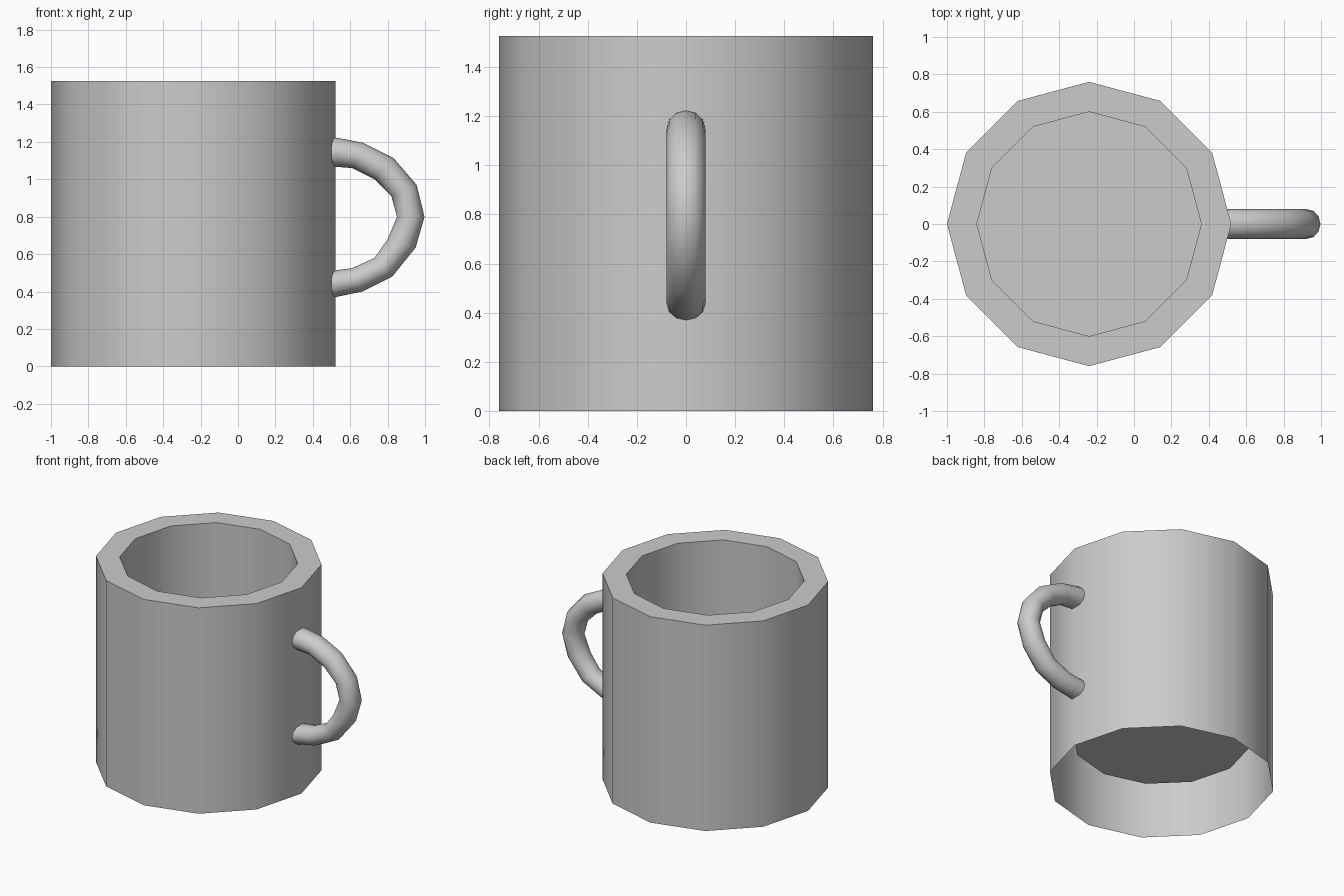
import bpy, math

if "Cube" in bpy.data.objects:
    bpy.data.objects.remove(bpy.data.objects["Cube"])

SIDES, CX, HEIGHT = 12, -0.24, 1.525


def build(name, rings, caps):
    """Skin equal-sized closed rings, cap the listed rings."""
    n = len(rings[0])
    verts = [p for r in rings for p in r]
    faces = []
    for i in range(len(rings) - 1):
        for j in range(n):
            k = (j + 1) % n
            faces.append((i * n + j, i * n + k, (i + 1) * n + k, (i + 1) * n + j))
    if 0 in caps:
        faces.append(tuple(reversed(range(n))))
    if -1 in caps:
        faces.append(tuple(range(len(verts) - n, len(verts))))
    mesh = bpy.data.meshes.new(name)
    mesh.from_pydata(verts, [], faces)
    ob = bpy.data.objects.new(name, mesh)
    bpy.context.collection.objects.link(ob)
    bpy.ops.object.select_all(action='DESELECT')
    ob.select_set(True)
    bpy.context.view_layer.objects.active = ob
    bpy.ops.object.shade_smooth_by_angle(angle=math.radians(40))
    return ob


def circle(r, z):
    return [(CX + r * math.cos(2 * math.pi * i / SIDES),
             r * math.sin(2 * math.pi * i / SIDES), z) for i in range(SIDES)]


# Cup: outer wall open underneath, rim, inner wall and raised floor
build("cup_body", [circle(0.76, 0), circle(0.76, HEIGHT),
                   circle(0.60, HEIGHT), circle(0.60, 0.325)], [-1])

# Handle: outer and inner edge points (x, z) of each tube section
outer = [(0.45, 1.225), (0.53, 1.222), (0.67, 1.195), (0.83, 1.115), (0.955, 0.97),
         (0.997, 0.80), (0.95, 0.635), (0.825, 0.48), (0.665, 0.40), (0.52, 0.37), (0.45, 0.365)]
inner = [(0.45, 1.07), (0.52, 1.067), (0.61, 1.06), (0.73, 1.00), (0.82, 0.91),
         (0.85, 0.80), (0.80, 0.68), (0.73, 0.58), (0.61, 0.525), (0.51, 0.512), (0.45, 0.51)]
sections = []
for (ox, oz), (ix, iz) in zip(outer, inner):
    ring = []
    for i in range(SIDES):
        a = 2 * math.pi * i / SIDES
        c = math.cos(a) / 2
        ring.append(((ox + ix) / 2 + (ox - ix) * c, 0.08 * math.sin(a),
                     (oz + iz) / 2 + (oz - iz) * c))
    sections.append([ring[-i] for i in range(SIDES)])
build("handle", sections, [0, -1])
